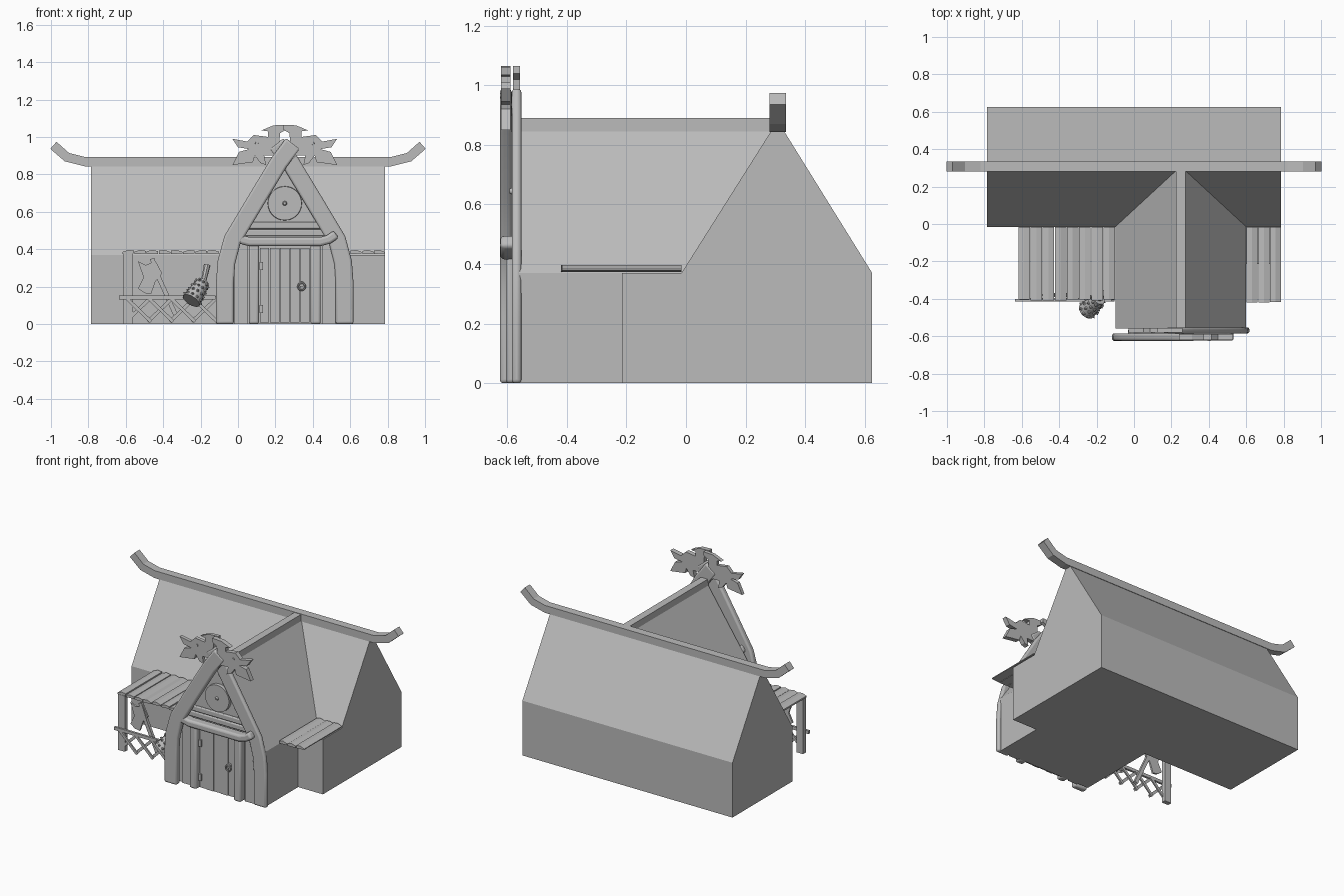
import bpy, bmesh, math, random
from mathutils import Vector

if "Cube" in bpy.data.objects:
    bpy.data.objects.remove(bpy.data.objects["Cube"])
random.seed(4)

mat = bpy.data.materials.new("plain_grey")
mat.use_nodes = True
GREY = (0.5, 0.5, 0.5, 1)
mat.diffuse_color = GREY
mat.node_tree.nodes["Principled BSDF"].inputs["Base Color"].default_value = GREY

CX = 0.25  # centre line of the entrance wing


def finish(bm, name, smooth=False, bevel=0):
    bmesh.ops.recalc_face_normals(bm, faces=bm.faces)
    me = bpy.data.meshes.new(name)
    bm.to_mesh(me)
    bm.free()
    ob = bpy.data.objects.new(name, me)
    bpy.context.collection.objects.link(ob)
    me.materials.append(mat)
    if bevel:
        mod = ob.modifiers.new("rounding", "BEVEL")
        mod.width, mod.segments, mod.limit_method = bevel, 3, "ANGLE"
    if smooth or bevel:
        bpy.ops.object.select_all(action="DESELECT")
        ob.select_set(True)
        bpy.context.view_layer.objects.active = ob
        bpy.ops.object.shade_smooth_by_angle(angle=math.radians(40))
    return ob


def prism(name, pts, a, b, axis="y", bevel=0):
    """Extrude an outline of (x, z) along y, or of (y, z) along x."""
    bm = bmesh.new()
    place = (lambda u, v, w: (u, w, v)) if axis == "y" else (lambda u, v, w: (w, u, v))
    face = bm.faces.new([bm.verts.new(place(u, v, a)) for u, v in pts])
    new = bmesh.ops.extrude_face_region(bm, geom=[face])["geom"]
    shift = Vector(place(0, 0, b - a))
    bmesh.ops.translate(bm, vec=shift, verts=[g for g in new if isinstance(g, bmesh.types.BMVert)])
    return finish(bm, name, bevel=bevel)


def box(name, x0, x1, y0, y1, z0, z1, bevel=0):
    return prism(name, [(x0, z0), (x1, z0), (x1, z1), (x0, z1)], y0, y1, bevel=bevel)


def ribbon(name, path, width, y0, y1, bevel=0):
    """Board of constant width following a path in the xz plane."""
    path = [Vector(p) for p in path]
    left, right = [], []
    for i, p in enumerate(path):
        t = (path[min(i + 1, len(path) - 1)] - path[max(i - 1, 0)]).normalized()
        n = Vector((-t.y, t.x)) * width / 2
        left.append(tuple(p + n))
        right.append(tuple(p - n))
    return prism(name, left + right[::-1], y0, y1, bevel=bevel)


def rod(name, a, b, r1, r2, sides=12):
    a, b = Vector(a), Vector(b)
    bm = bmesh.new()
    bmesh.ops.create_cone(bm, cap_ends=True, segments=sides, radius1=r1, radius2=r2, depth=(b - a).length)
    bm.transform((b - a).to_track_quat("Z", "Y").to_matrix().to_4x4())
    bmesh.ops.translate(bm, vec=(a + b) / 2, verts=bm.verts)
    return finish(bm, name, smooth=True)


def mirrored(pts, s):
    return [(CX + s * x, z) for x, z in pts]


# House bodies
prism("main_hall", [(-0.015, 0), (-0.015, 0.37), (0.285, 0.845), (0.33, 0.845), (0.625, 0.37), (0.625, 0)],
      -0.785, 0.785, "x")
prism("entrance_wing", mirrored([(-0.35, 0), (-0.35, 0.37), (-0.025, 0.845),
                                 (0.025, 0.845), (0.35, 0.37), (0.35, 0)], 1), -0.56, 0.29)
box("side_annex", 0.59, 0.785, -0.215, 0, 0, 0.37)

# Ridge beams
half = [(0.82, 0.868), (0.915, 0.892), (0.987, 0.955)]
ribbon("main_ridge_beam", [(-x, z) for x, z in half[::-1]] + half, 0.05, 0.28, 0.335)
box("wing_ridge_beam", 0.225, 0.275, -0.56, 0.285, 0.842, 0.89)

# Curved gable boards that cross and end in carved beast heads
board = [(-0.32, 0), (-0.32, 0.22), (-0.312, 0.33), (-0.28, 0.45), (-0.16, 0.65), (-0.03, 0.865), (0.045, 0.965)]
head = [(0, 0.9), (0.03, 0.96), (0.025, 1.02), (-0.01, 1.04), (-0.01, 1.065), (0.06, 1.062), (0.125, 1.035),
        (0.09, 1.03), (0.09, 1), (0.165, 1.01), (0.2, 0.975), (0.28, 0.99), (0.25, 0.945), (0.19, 0.935),
        (0.245, 0.92), (0.28, 0.85), (0.17, 0.865), (0.16, 0.9), (0.13, 0.86), (0.1, 0.85), (0.11, 0.9),
        (0.06, 0.9), (0.03, 0.87)]
for side, s, y0, y1 in (("right", 1, -0.625, -0.585), ("left", -1, -0.585, -0.553)):
    ribbon(side + "_gable_board", mirrored(board, s), 0.095, y0, y1, bevel=0.012)
    prism(side + "_beast_head", mirrored(head, s), y0 + 0.004, y1 - 0.004)
    rod(side + "_beast_eye", (CX + s * 0.15, y0, 0.965), (CX + s * 0.15, y0 + 0.01, 0.965), 0.008, 0.01, 8)
    # Door posts and wall planks beside them
    xs = sorted((CX + s * 0.138, CX + s * 0.192))
    box(side + "_door_post", *xs, -0.605, -0.555, 0, 0.43, bevel=0.012)
    xs = sorted((CX + s * 0.2, CX + s * 0.27))
    box(side + "_wall_plank", *xs, -0.57, -0.555, 0, 0.44)

# Door
for i in range(5):
    x = 0.115 + i * 0.054
    box("door_plank", x + 0.002, x + 0.052, -0.575 - 0.004 * (i % 2), -0.555, 0.008, 0.405)
for z in (0.08, 0.31):
    box("door_hinge", 0.116, 0.134, -0.588, -0.57, z - 0.022, z + 0.022)
rod("handle_plate", (0.34, -0.586, 0.215), (0.34, -0.575, 0.215), 0.016, 0.016)
bpy.ops.mesh.primitive_torus_add(location=(0.34, -0.59, 0.2), rotation=(math.pi / 2, 0, 0), major_radius=0.019,
                                 minor_radius=0.005, major_segments=16, minor_segments=6)
ring = bpy.context.object
ring.name = "door_ring"
ring.data.materials.append(mat)
bpy.ops.object.shade_smooth_by_angle()

# Lintel, gable strips and round shield
lintel = [(-0.275, 0.48), (-0.235, 0.452), (-0.19, 0.44)]
ribbon("door_lintel", mirrored(lintel, 1) + mirrored(lintel[::-1], -1), 0.048, -0.624, -0.56, bevel=0.014)
for w, z in ((0.22, 0.47), (0.195, 0.51)):
    box("gable_strip", CX - w, CX + w, -0.576, -0.555, z, z + 0.035, bevel=0.006)
rod("shield", (CX, -0.582, 0.645), (CX, -0.555, 0.645), 0.09, 0.092, 28)
rod("shield_boss", (CX, -0.592, 0.645), (CX, -0.58, 0.645), 0.008, 0.013)

# Plank roofs of both lean-tos
for label, x0, count, step, y0 in (("left_lean_to_plank", 0.6, 3, 0.063, -0.42),
                                   ("right_lean_to_plank", -0.62, 8, 0.065, -0.41)):
    for i in range(count):
        x = x0 + i * step
        lift = random.uniform(-0.005, 0.005)
        pts = [(x + 0.002, 0.374), (x + step - 0.002, 0.374 + abs(lift)),
               (x + step - 0.002, 0.388 + lift), (x + step / 2, 0.396), (x + 0.002, 0.389 - lift)]
        prism(label, pts, y0 + random.uniform(0, 0.008), -0.015)

# Lean-to post and lattice fence
box("lean_to_post", -0.612, -0.562, -0.405, -0.375, 0, 0.376)
box("fence_rail", -0.635, -0.12, -0.415, -0.4, 0.132, 0.153)
for i in range(4):
    x = -0.6 + i * 0.118
    ribbon("fence_slat_rising", [(x, 0.012), (x + 0.135, 0.142)], 0.018, -0.405, -0.395)
    ribbon("fence_slat_falling", [(x, 0.142), (x + 0.135, 0.012)], 0.018, -0.415, -0.405)

# Hanging axe
prism("axe_blade", [(-0.535, 0.335), (-0.495, 0.315), (-0.44, 0.335), (-0.405, 0.27), (-0.44, 0.23), (-0.465, 0.16),
                    (-0.5, 0.165), (-0.535, 0.19), (-0.505, 0.25)], -0.385, -0.373)
ribbon("axe_handle", [(-0.46, 0.35), (-0.42, 0.24), (-0.33, 0.04)], 0.024, -0.39, -0.37)

# Studded club leaning over the fence
top, tip = Vector((-0.185, -0.4, 0.225)), Vector((-0.25, -0.46, 0.125))
rod("club_head", tip, top, 0.052, 0.034, 10)
rod("club_handle", top, (-0.165, -0.37, 0.315), 0.014, 0.018, 8)
axis = (top - tip).normalized()
u = axis.orthogonal().normalized()
v = axis.cross(u)
for row in range(4):
    for k in range(10):
        t, ang = 0.12 + row * 0.25, (k + row % 2 / 2) * math.tau / 10
        out = u * math.cos(ang) + v * math.sin(ang)
        base = tip.lerp(top, t) + out * (0.048 - 0.018 * t)
        rod("club_stud", base, base + out * 0.014, 0.01, 0.002, 6)
